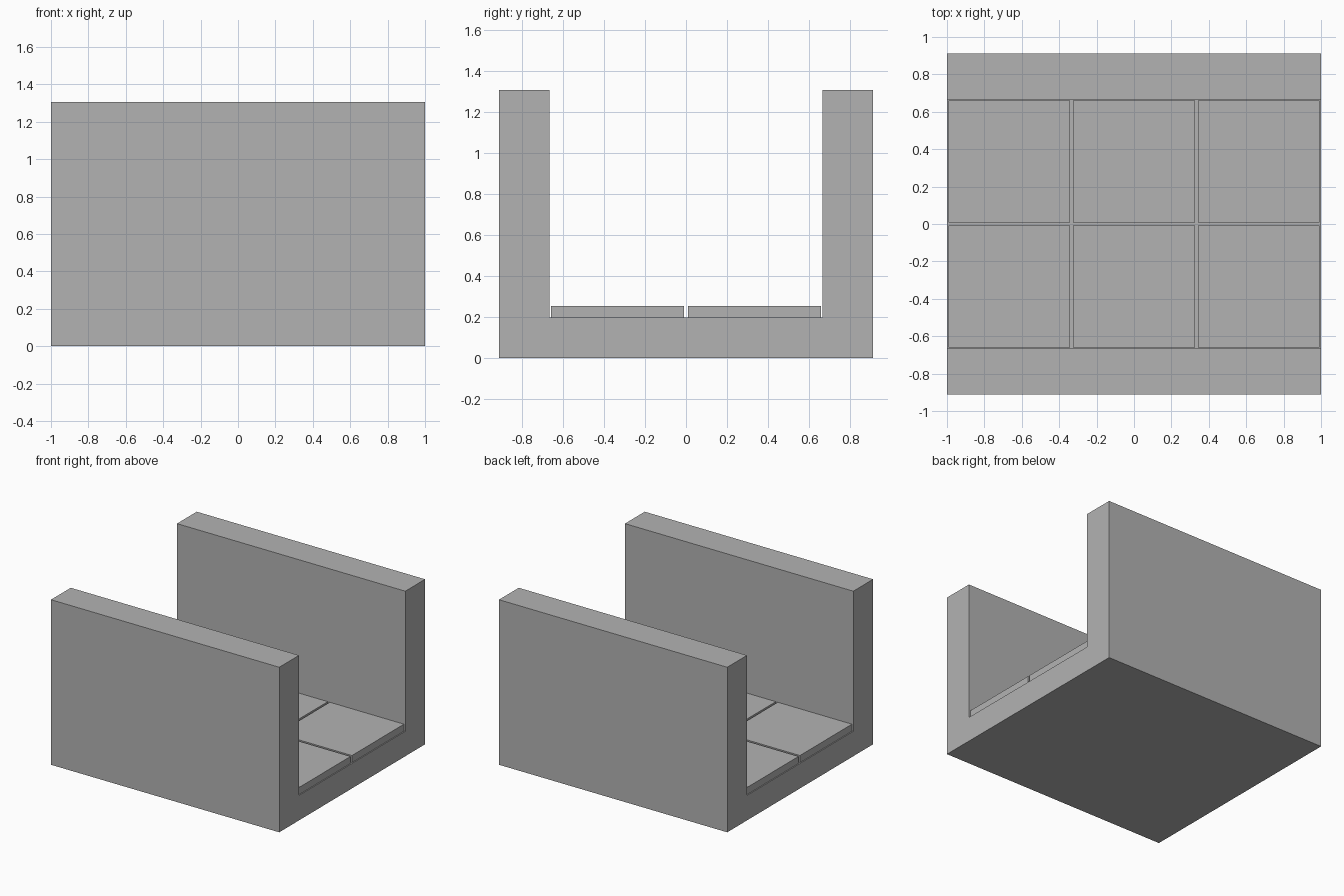
import bpy
import bmesh

cube = bpy.data.objects.get("Cube")
if cube:
    bpy.data.objects.remove(cube, do_unlink=True)

# Single grey finish
grey = bpy.data.materials.new("plain_grey")
grey.use_nodes = True
colour = (0.45, 0.45, 0.45, 1)
grey.diffuse_color = colour
grey.node_tree.nodes["Principled BSDF"].inputs["Base Color"].default_value = colour


def extrude_profile(name, profile, x_start, x_end):
    """Extrude a closed (y, z) profile along x."""
    bm = bmesh.new()
    face = bm.faces.new([bm.verts.new((x_start, y, z)) for y, z in profile])
    result = bmesh.ops.extrude_face_region(bm, geom=[face])
    moved = [v for v in result["geom"] if isinstance(v, bmesh.types.BMVert)]
    bmesh.ops.translate(bm, verts=moved, vec=(x_end - x_start, 0, 0))
    bmesh.ops.recalc_face_normals(bm, faces=bm.faces)
    mesh = bpy.data.meshes.new(name)
    bm.to_mesh(mesh)
    bm.free()
    mesh.materials.append(grey)
    obj = bpy.data.objects.new(name, mesh)
    bpy.context.collection.objects.link(obj)
    return obj


OUTER, INNER = 0.912, 0.665
FLOOR, TOP = 0.198, 1.307
TILE, TILE_TOP = 0.65, 0.254

# U-shaped channel: floor with a wall along the front and back
half = [(INNER, FLOOR), (INNER, TOP), (OUTER, TOP), (OUTER, 0)]
channel = half + [(-y, z) for y, z in reversed(half)]
extrude_profile("channel", channel, -1, 1)

# Floor tiles, two rows of three with narrow gaps
for row, y in (("front", -0.334), ("back", 0.334)):
    for column, x in (("right", -0.667), ("middle", 0), ("left", 0.667)):
        y0, y1 = y - TILE / 2, y + TILE / 2
        section = [(y0, FLOOR), (y1, FLOOR), (y1, TILE_TOP), (y0, TILE_TOP)]
        extrude_profile(f"floor_tile_{row}_{column}", section, x - TILE / 2, x + TILE / 2)
